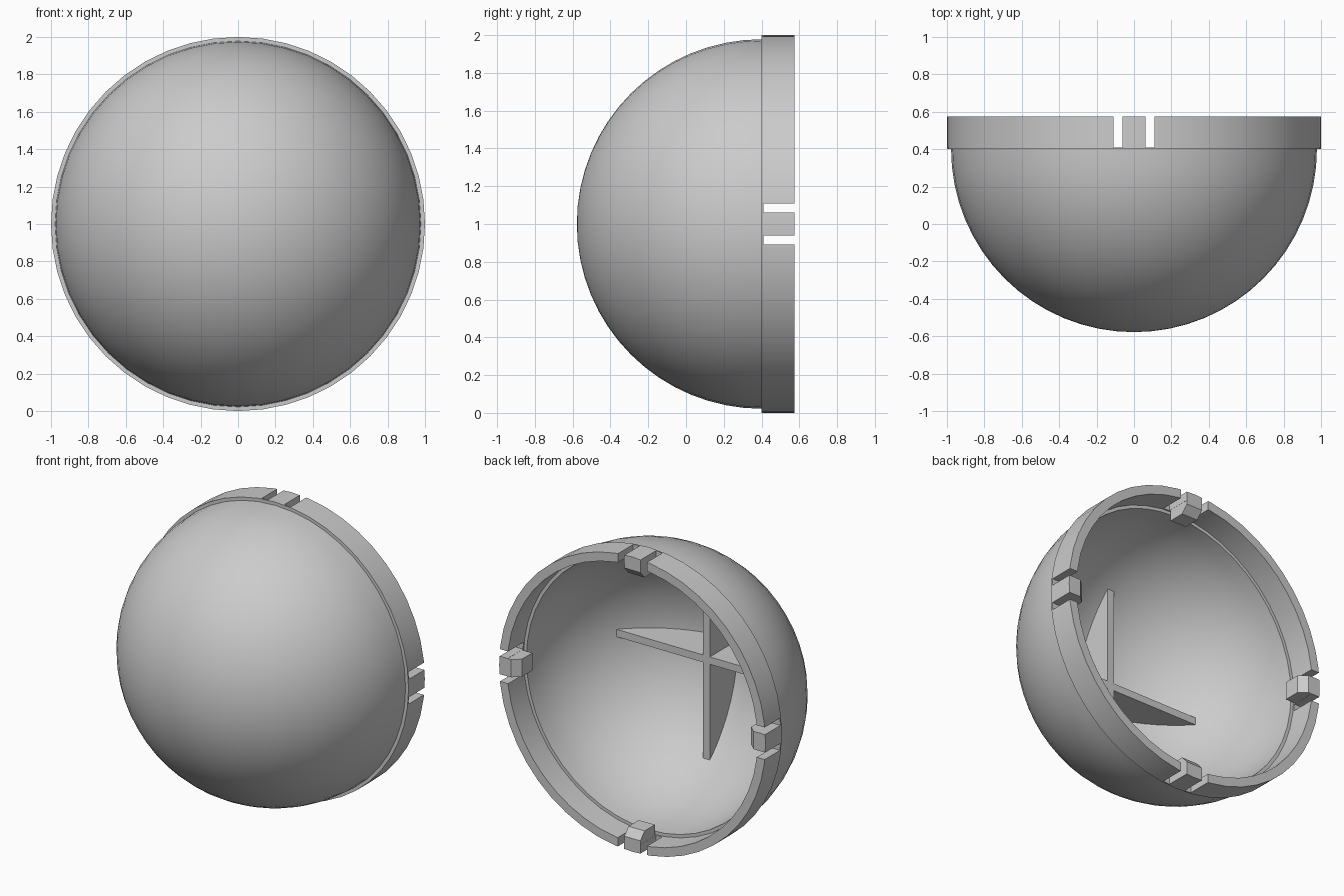
import bpy, bmesh
from math import sin, cos, pi, asin, sqrt
from mathutils import Matrix

if "Cube" in bpy.data.objects:
    bpy.data.objects.remove(bpy.data.objects["Cube"])

CY, CZ = 0.40, 1.0      # dome centre
SEG = 48


def finish(name, bm, smooth=True):
    bmesh.ops.remove_doubles(bm, verts=bm.verts, dist=1e-5)
    bmesh.ops.recalc_face_normals(bm, faces=bm.faces)
    me = bpy.data.meshes.new(name)
    bm.to_mesh(me)
    bm.free()
    ob = bpy.data.objects.new(name, me)
    bpy.context.collection.objects.link(ob)
    if smooth:
        shade(ob)
    return ob


def shade(ob):
    bpy.ops.object.select_all(action='DESELECT')
    bpy.context.view_layer.objects.active = ob
    ob.select_set(True)
    bpy.ops.object.shade_smooth_by_angle(angle=0.6)


def revolve(name, profile):
    """Lathe a closed (radius, y) profile about the y axis at height CZ."""
    bm = bmesh.new()
    vs = [bm.verts.new((r, y, CZ)) for r, y in profile]
    es = [bm.edges.new((vs[i], vs[(i + 1) % len(vs)])) for i in range(len(vs))
          if profile[i][0] > 1e-6 or profile[(i + 1) % len(vs)][0] > 1e-6]
    bmesh.ops.spin(bm, geom=vs + es, cent=(0, 0, CZ), axis=(0, 1, 0),
                   angle=2 * pi, steps=SEG)
    return finish(name, bm)


def add_box(bm, x, y, z):
    m = Matrix.Translation(((x[0] + x[1]) / 2, (y[0] + y[1]) / 2, (z[0] + z[1]) / 2))
    m = m @ Matrix.Diagonal((x[1] - x[0], y[1] - y[0], z[1] - z[0], 1))
    bmesh.ops.create_cube(bm, size=1, matrix=m)


def slab(name, points, thickness, quarter):
    """Extrude an (x, y) outline along z, then turn it by quarter turns about the dome axis."""
    bm = bmesh.new()
    f = bm.faces.new([bm.verts.new((x, y, -thickness / 2)) for x, y in points])
    ext = bmesh.ops.extrude_face_region(bm, geom=[f])['geom']
    bmesh.ops.translate(bm, vec=(0, 0, thickness),
                        verts=[v for v in ext if isinstance(v, bmesh.types.BMVert)])
    m = Matrix.Translation((0, 0, CZ)) @ Matrix.Rotation(quarter * pi / 2, 4, 'Y')
    bmesh.ops.transform(bm, matrix=m, verts=bm.verts)
    return finish(name, bm)


def arc(r, n=16):
    return [(r * sin(i / n * pi / 2), CY - r * cos(i / n * pi / 2)) for i in range(n + 1)]


# hollow half sphere
revolve("dome_shell", arc(0.978) + arc(0.918)[::-1])

# rim band with paired slots at the four quarter points
rim = revolve("rim_band", [(0.94, 0.40), (1.0, 0.40), (1.0, 0.575), (0.94, 0.575)])
bm = bmesh.new()
for s in (-0.085, 0.085):
    for side in (-1, 1):
        span = sorted((side * 0.8, side * 1.2))
        add_box(bm, (s - 0.024, s + 0.024), (0.41, 0.7), (CZ + span[0], CZ + span[1]))
        add_box(bm, span, (0.41, 0.7), (CZ + s - 0.024, CZ + s + 0.024))
cutter = finish("slot_cutter", bm, False)
mod = rim.modifiers.new("slots", 'BOOLEAN')
mod.object = cutter
mod.operation = 'DIFFERENCE'
mod.solver = 'EXACT'
bpy.context.view_layer.update()
cut = bpy.data.meshes.new_from_object(rim.evaluated_get(bpy.context.evaluated_depsgraph_get()))
rim.modifiers.clear()
rim.data = cut
bpy.data.objects.remove(cutter)
shade(rim)

# snap hooks on the inside of each slotted tab
hook = [(0.945, 0.575), (0.91, 0.575), (0.86, 0.53), (0.86, 0.42), (0.945, 0.42)]
for k, name in enumerate(("right", "bottom", "left", "top")):
    slab("snap_hook_" + name, hook, 0.12, k)

# crossed stiffening ribs inside the dome
R, FRONT = 0.935, -0.22
half = asin(sqrt(R * R - (CY - FRONT) ** 2) / R)
angles = [-half + 2 * half * i / 24 for i in range(25)]
rib = [(R * sin(a), CY - R * cos(a)) for a in angles]
for k, name in enumerate(("horizontal", "vertical")):
    slab("rib_" + name, rib, 0.05, k)
